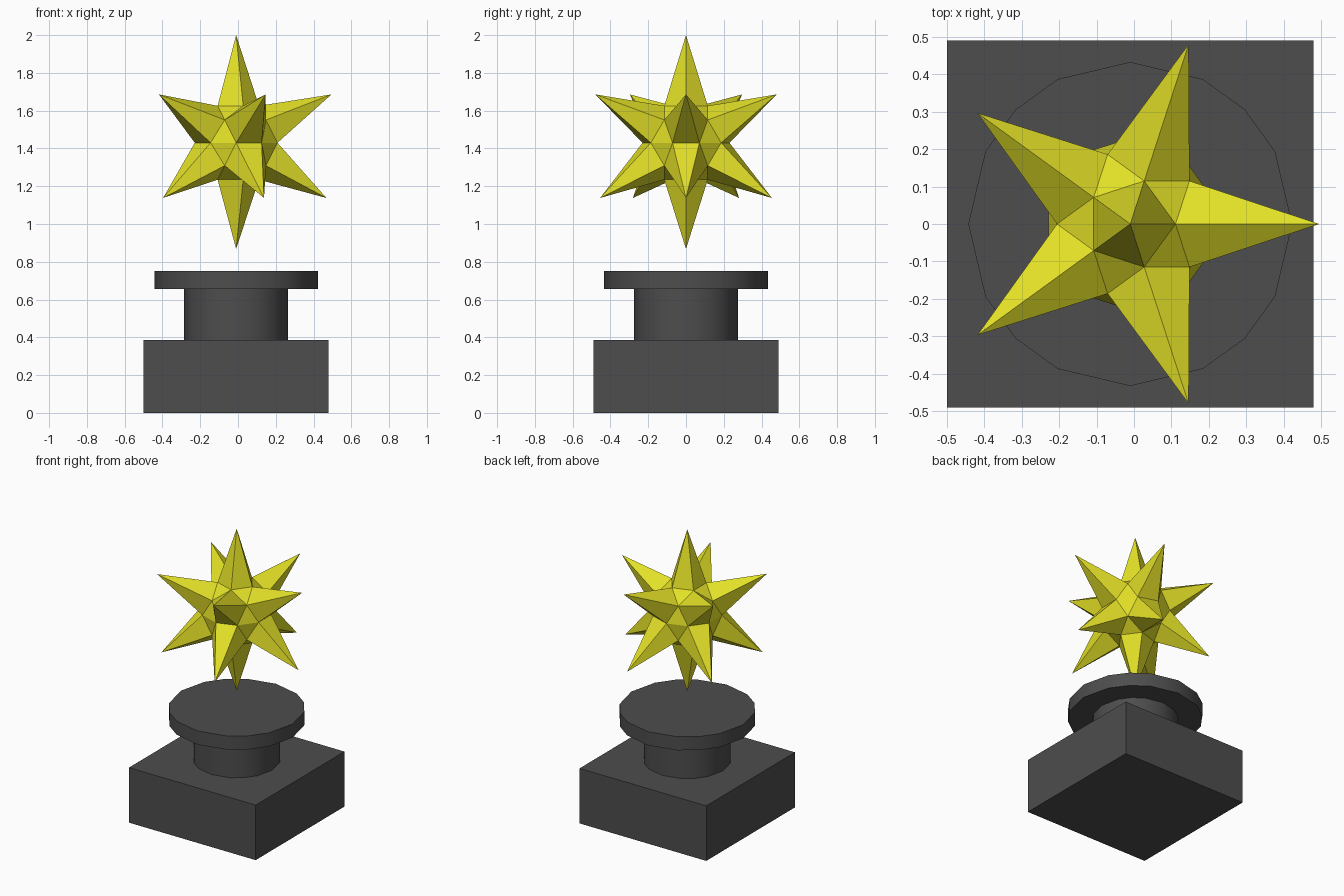
import bpy, bmesh, math

if "Cube" in bpy.data.objects:
    bpy.data.objects.remove(bpy.data.objects["Cube"])

CX = -0.01          # common vertical axis of all parts
STAR_Z = 1.43       # star centre height
CORE = 0.23         # radius of the star's core


def material(name, rgb):
    m = bpy.data.materials.new(name)
    m.diffuse_color = (*rgb, 1)
    m.use_nodes = True
    m.node_tree.nodes["Principled BSDF"].inputs["Base Color"].default_value = m.diffuse_color
    return m


GREY = material("dark grey", (0.075, 0.075, 0.075))
YELLOW = material("yellow", (0.76, 0.74, 0.02))


def finish(name, bm, mat):
    bmesh.ops.recalc_face_normals(bm, faces=bm.faces)
    me = bpy.data.meshes.new(name)
    bm.to_mesh(me)
    bm.free()
    me.materials.append(mat)
    ob = bpy.data.objects.new(name, me)
    bpy.context.collection.objects.link(ob)
    return ob


def prism(name, outline, z0, z1, mat):
    """Extrude a flat outline from z0 to z1."""
    bm = bmesh.new()
    face = bm.faces.new([bm.verts.new((CX + x, y, z0)) for x, y in outline])
    ext = bmesh.ops.extrude_face_region(bm, geom=[face], use_keep_orig=True)
    for v in ext["geom"]:
        if isinstance(v, bmesh.types.BMVert):
            v.co.z = z1
    return finish(name, bm, mat)


def round_outline(r):
    """16 sides: a square's quarter points pushed out to a circle."""
    first = [0, math.atan(0.5), math.pi / 4, math.atan(2)]
    return [(r * math.cos(q * math.pi / 2 + a), r * math.sin(q * math.pi / 2 + a))
            for q in range(4) for a in first]


# Pedestal: square block, round neck, wide round plate
h = 0.49
prism("base_block", [(-h, -h), (h, -h), (h, h), (-h, h)], 0, 0.385, GREY)
for name, r, z0, z1 in (("neck", 0.276, 0.385, 0.655), ("top_plate", 0.433, 0.655, 0.75)):
    ob = prism(name, round_outline(r), z0, z1, GREY)
    bpy.ops.object.select_all(action='DESELECT')
    ob.select_set(True)
    bpy.context.view_layer.objects.active = ob
    bpy.ops.object.shade_smooth_by_angle(angle=math.radians(30))

# Star: geodesic core, upper half mirrored below, with twelve spikes
bm = bmesh.new()


def ring(r, dz, start, count):
    step = 360 / count
    return [bm.verts.new((CX + r * math.cos(math.radians(start + i * step)),
                          r * math.sin(math.radians(start + i * step)), STAR_Z + dz))
            for i in range(count)]


equator = ring(CORE, 0, 18, 10)
# (side, pole spike height, side spike radius, side spike height)
for side, pole_h, tip_r, tip_h in ((1, 0.57, 0.505, 0.256), (-1, 0.562, 0.478, 0.292)):
    pole = bm.verts.new((CX, 0, STAR_Z + side * pole_h))
    cap = ring(CORE * 0.5257, side * CORE * 0.8507, 0, 5)
    mid = ring(CORE * 0.8507, side * CORE * 0.5257, 36, 5)
    tips = ring(tip_r, side * tip_h, 0, 5)
    for i in range(5):
        n = (i + 1) % 5
        bm.faces.new((pole, cap[i], cap[n]))                       # pole spike
        bm.faces.new((cap[i], mid[i], cap[n]))                     # core
        bm.faces.new((mid[i], equator[2 * i], equator[2 * i + 1]))
        loop = [cap[i], mid[i - 1], equator[2 * i - 1], equator[2 * i], mid[i]]
        for k in range(5):                                         # side spike
            bm.faces.new((tips[i], loop[k], loop[(k + 1) % 5]))
finish("spiked_star", bm, YELLOW)
